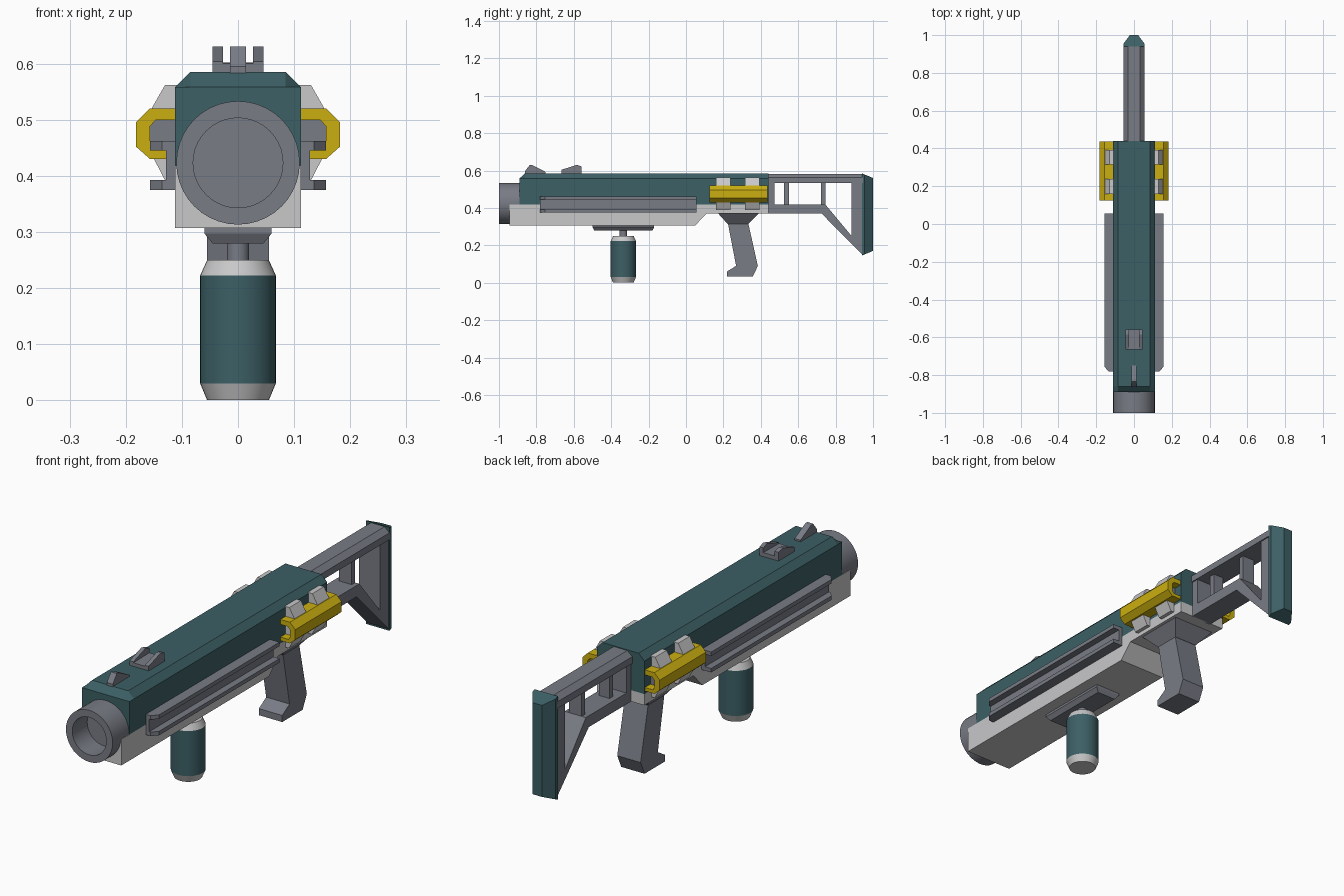
import bpy, bmesh, math

if "Cube" in bpy.data.objects:
    bpy.data.objects.remove(bpy.data.objects["Cube"])


def material(name, rgb):
    m = bpy.data.materials.new(name)
    m.diffuse_color = (*rgb, 1)
    m.use_nodes = True
    m.node_tree.nodes["Principled BSDF"].inputs["Base Color"].default_value = m.diffuse_color
    return m


TEAL = material("dark teal", (0.045, 0.115, 0.13))
LIGHT = material("light grey", (0.58, 0.58, 0.59))
GREY = material("mid grey", (0.19, 0.2, 0.235))
YELLOW = material("yellow", (0.6, 0.43, 0.005))


def loft(name, rings, mat, smooth=False):
    """Skin a list of equal-length point rings and cap both ends."""
    bm = bmesh.new()
    vr = [[bm.verts.new(p) for p in r] for r in rings]
    n = len(rings[0])
    for a, b in zip(vr, vr[1:]):
        for i in range(n):
            bm.faces.new((a[i], a[(i + 1) % n], b[(i + 1) % n], b[i]))
    bm.faces.new(vr[0])
    bm.faces.new(vr[-1])
    bmesh.ops.recalc_face_normals(bm, faces=bm.faces)
    me = bpy.data.meshes.new(name)
    bm.to_mesh(me)
    bm.free()
    me.materials.append(mat)
    if smooth:
        for p in me.polygons:
            p.use_smooth = True
        me.set_sharp_from_angle(angle=math.radians(30))
    ob = bpy.data.objects.new(name, me)
    bpy.context.collection.objects.link(ob)
    return ob


def along_y(name, prof, y0, y1, mat):
    return loft(name, [[(x, y, z) for x, z in prof] for y in (y0, y1)], mat)


def along_x(name, prof, hw, mat):
    return loft(name, [[(x, y, z) for y, z in prof] for x in (-hw, hw)], mat)


def rect(x0, x1, z0, z1):
    return [(x0, z0), (x1, z0), (x1, z1), (x0, z1)]


def circle(r, n=40):
    return [(r * math.cos(2 * math.pi * i / n), r * math.sin(2 * math.pi * i / n)) for i in range(n)]


def lathe_y(name, steps, mat):
    return loft(name, [[(x, y, z + 0.423) for x, z in circle(r)] for r, y in steps], mat, True)


def lathe_z(name, steps, mat):
    return loft(name, [[(x, y - 0.335, z) for x, y in circle(r)] for r, z in steps], mat, True)


# barrel with an open bore
lathe_y("barrel", [(0.11, -0.86), (0.11, -1), (0.08, -1), (0.08, -0.9)], GREY)

# upper receiver with chamfered top and front edge
W = 0.112
top = [(-W, 0.418), (W, 0.418), (W, 0.558), (0.085, 0.585), (-0.085, 0.585), (-W, 0.558)]
loft("upper_receiver", [[(x, -0.89, min(z, 0.558)) for x, z in top],
                        [(x, -0.86, z) for x, z in top],
                        [(x, 0.44, z) for x, z in top]], TEAL)

# lower receiver, hollowed where the barrel sits
lower = along_x("lower_receiver", [(-0.945, 0.307), (0.05, 0.307), (0.11, 0.37), (0.44, 0.37),
                                   (0.44, 0.418), (-0.945, 0.418)], W, LIGHT)
cutter = lathe_y("barrel_cutter", [(0.1, -1.1), (0.1, -0.88)], GREY)
cutter.hide_render = True
cutter.hide_viewport = True
mod = lower.modifiers.new("barrel_seat", "BOOLEAN")
mod.operation = "DIFFERENCE"
mod.object = cutter

for s, side in ((-1, "left"), (1, "right")):
    # channel rail: back plate and two flanges with clipped front corners
    along_y(side + "_rail_plate", rect(s * 0.105, s * 0.128, 0.375, 0.462), -0.78, 0.055, GREY)
    plan = [(0.11, -0.78), (0.135, -0.78), (0.157, -0.755), (0.157, 0.055), (0.11, 0.055)]
    for z, part in ((0.375, "lower"), (0.445, "upper")):
        loft(f"{side}_rail_{part}_flange",
             [[(s * x, y, h) for x, y in plan] for h in (z, z + 0.017)], GREY)

    # yellow side clamp with a core and two light brackets
    clamp = [(0.11, 0.52), (0.157, 0.52), (0.182, 0.495), (0.182, 0.452), (0.157, 0.43), (0.11, 0.43),
             (0.11, 0.445), (0.15, 0.445), (0.157, 0.456), (0.157, 0.488), (0.147, 0.499), (0.11, 0.499)]
    along_y(side + "_clamp", [(s * x, z) for x, z in clamp], 0.125, 0.437, YELLOW)
    along_y(side + "_clamp_core", [(s * x, z) for x, z in clamp[6:]], 0.16, 0.4, GREY)
    claw = [(0.105, 0.562), (0.13, 0.562), (0.155, 0.518), (0.155, 0.44), (0.128, 0.388), (0.105, 0.388)]
    for i, y in enumerate((0.16, 0.315)):
        along_y(f"{side}_bracket_{i + 1}", [(s * x, z) for x, z in claw], y, y + 0.078, LIGHT)

    # rear sight ear
    ear = along_x(side + "_rear_sight_ear", [(-0.665, 0.58), (-0.665, 0.604), (-0.585, 0.63),
                                             (-0.558, 0.622), (-0.558, 0.58)], 0.009, GREY)
    ear.location.x = s * 0.036

# sights
along_x("rear_sight_base", [(-0.665, 0.58), (-0.665, 0.6), (-0.558, 0.602), (-0.558, 0.58)], 0.04, GREY)
along_x("front_sight", [(-0.862, 0.58), (-0.862, 0.595), (-0.835, 0.63), (-0.82, 0.628),
                        (-0.75, 0.592), (-0.75, 0.58)], 0.014, GREY)

# canister foregrip
lathe_z("canister_bottom_cap", [(0.055, 0), (0.0675, 0.03)], LIGHT)
lathe_z("canister_body", [(0.0675, 0.03), (0.0675, 0.222)], TEAL)
lathe_z("canister_top_cap", [(0.0675, 0.222), (0.055, 0.25)], LIGHT)
lathe_z("canister_neck", [(0.02, 0.245), (0.02, 0.285)], GREY)
loft("foregrip_mount", [[(-w, y0, z), (w, y0, z), (w, y1, z), (-w, y1, z)]
                        for w, y0, y1, z in ((0.045, -0.49, -0.18, 0.279), (0.06, -0.5, -0.17, 0.297),
                                             (0.06, -0.5, -0.17, 0.31))], GREY)

# pistol grip with flared base
loft("grip_base", [[(-w, y0, z), (w, y0, z), (w, y1, z), (-w, y1, z)]
                   for w, y0, y1, z in ((0.055, 0.222, 0.335, 0.315), (0.1, 0.17, 0.39, 0.372))], GREY)
along_x("pistol_grip", [(0.224, 0.318), (0.268, 0.09), (0.219, 0.06), (0.219, 0.032),
                        (0.357, 0.032), (0.384, 0.09), (0.333, 0.318)], 0.055, GREY)

# stock frame
along_y("stock_tube", [(-0.055, 0.533), (0.055, 0.533), (0.055, 0.562), (0.032, 0.582),
                       (-0.032, 0.582), (-0.055, 0.562)], 0.43, 0.945, GREY)
along_x("stock_brace", [(0.43, 0.37), (0.725, 0.37), (0.942, 0.15), (0.942, 0.54), (0.885, 0.54),
                        (0.885, 0.25), (0.745, 0.418), (0.43, 0.418)], 0.05, GREY)
for name, y0, y1, hw in (("stock_collar", 0.43, 0.472, 0.05), ("stock_front_post", 0.525, 0.55, 0.025),
                         ("stock_rear_post", 0.722, 0.745, 0.03)):
    along_x(name, rect(y0, y1, 0.41, 0.54), hw, GREY)

# butt pad, narrowing toward the back
pad = [(-0.055, 0.94), (0.055, 0.94), (0.055, 0.955), (0.022, 1), (-0.022, 1), (-0.055, 0.955)]
loft("butt_pad", [[(x, y, z + k * (y - 0.94)) for x, y in pad]
                  for z, k in ((0.145, 0.42), (0.585, -0.42))], TEAL)
